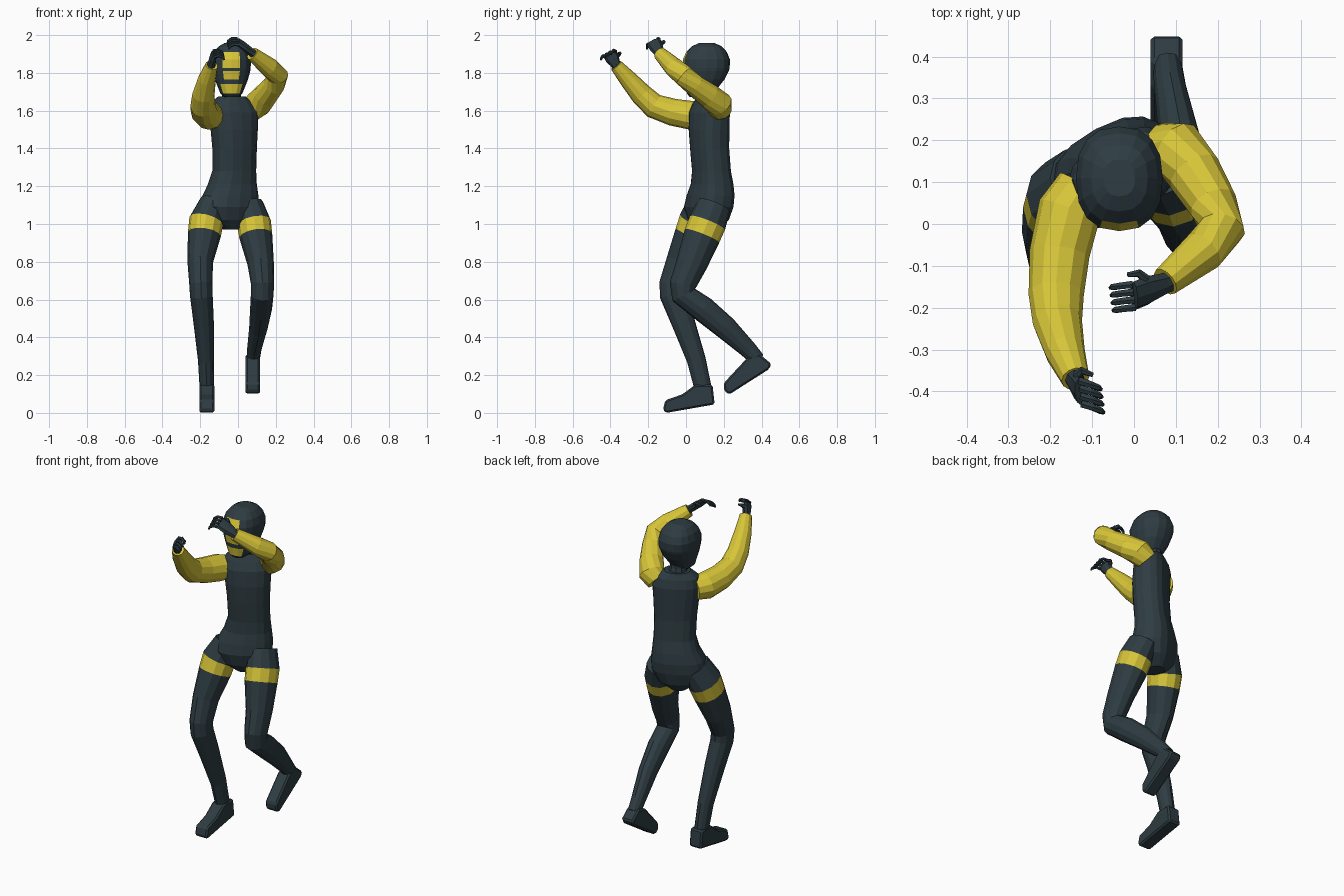
import bpy, bmesh, math
from mathutils import Vector


def material(name, col):
    m = bpy.data.materials.new(name)
    m.diffuse_color = (*col, 1)
    return m


DARK = material("dark slate", (0.027, 0.045, 0.054))
YELLOW = material("yellow", (0.68, 0.56, 0.04))


def finish(name, bm, rule=None, base=0):
    """Write a bmesh to an object; rule(face) decides which faces are yellow."""
    bmesh.ops.recalc_face_normals(bm, faces=bm.faces)
    bm.normal_update()
    for f in bm.faces:
        f.material_index = int(rule(f)) if rule else base
    me = bpy.data.meshes.new(name)
    bm.to_mesh(me)
    bm.free()
    me.materials.append(DARK)
    me.materials.append(YELLOW)
    ob = bpy.data.objects.new(name, me)
    bpy.context.collection.objects.link(ob)
    return ob


def loft(name, rings, ref=(1, 0, 0), seg=12, power=2.0, axis=None, base=0, rule=None, bands=()):
    """Skin of rounded rings (x, y, z, half width, half depth) along a path."""
    bm = bmesh.new()
    pts = [Vector(r[:3]) for r in rings]
    loops = []
    for i, r in enumerate(rings):
        if axis:
            t = Vector(axis)
        else:
            a, b = pts[max(i - 1, 0)], pts[min(i + 1, len(pts) - 1)]
            t = ((pts[i] - a).normalized() + (b - pts[i]).normalized()).normalized()
        u = Vector(ref)
        u = (u - t * u.dot(t)).normalized()
        v = t.cross(u)
        ring = []
        for k in range(seg):
            c, s = math.cos(2 * math.pi * k / seg), math.sin(2 * math.pi * k / seg)
            c = math.copysign(abs(c) ** (2 / power), c)
            s = math.copysign(abs(s) ** (2 / power), s)
            ring.append(bm.verts.new(pts[i] + u * c * r[3] + v * s * r[-1]))
        loops.append(ring)
    banded = set()
    for i in range(len(loops) - 1):
        for k in range(seg):
            n = (k + 1) % seg
            f = bm.faces.new((loops[i][k], loops[i][n], loops[i + 1][n], loops[i + 1][k]))
            if i in bands:
                banded.add(f)
    bm.faces.new(loops[0][::-1])
    bm.faces.new(loops[-1])
    if bands:
        rule = lambda f: f in banded
    return finish(name, bm, rule, base)


def foot(name, x, half, profile):
    """Side profile (y, z) extruded across x with softened edges."""
    bm = bmesh.new()
    f = bm.faces.new([bm.verts.new((x - half, y, z)) for y, z in profile])
    ext = bmesh.ops.extrude_face_region(bm, geom=[f])["geom"]
    bmesh.ops.translate(bm, vec=(2 * half, 0, 0),
                        verts=[g for g in ext if isinstance(g, bmesh.types.BMVert)])
    bmesh.ops.bevel(bm, geom=bm.edges[:], offset=0.009, segments=1, affect='EDGES')
    finish(name, bm)


def hand(side, wrist, knuckle, across, point, curl):
    """Flat palm, four curled fingers and a thumb."""
    w, k = Vector(wrist), Vector(knuckle)
    a, p, c = (Vector(q).normalized() for q in (across, point, curl))
    mid = w.lerp(k, 0.55)
    back = w + (w - k) * 0.3
    loft(side + "_palm", [(*back, .026, .024), (*w, .028, .022), (*mid, .038, .019), (*k, .038, .014)],
         ref=a, seg=8)
    for i in range(4):
        s = k + a * (i - 1.5) * 0.021
        e1 = s + p * 0.028
        e2 = e1 + (p + c).normalized() * 0.024
        e3 = e2 + c * 0.014
        loft(f"{side}_finger_{i + 1}", [(*s, .010), (*e1, .009), (*e2, .008), (*e3, .005)], ref=a, seg=6)
    s = mid - a * 0.03
    e1 = s - a * 0.02 + p * 0.015
    e2 = e1 + p * 0.022 + c * 0.012
    loft(side + "_thumb", [(*s, .013), (*e1, .010), (*e2, .006)], ref=c, seg=6)


# Torso and pelvis, turned towards the left side
turn = math.radians(28)
loft("torso", [
    (-.04, .12, .97, .045, .06), (-.045, .12, 1.02, .12, .095), (-.045, .12, 1.09, .158, .112),
    (-.04, .13, 1.15, .15, .11), (-.03, .138, 1.21, .13, .10), (-.02, .135, 1.28, .116, .092),
    (-.018, .125, 1.40, .118, .092), (-.02, .122, 1.50, .126, .094), (-.025, .124, 1.59, .135, .090),
    (-.03, .128, 1.64, .120, .074), (-.033, .128, 1.675, .072, .058)],
    ref=(math.cos(turn), math.sin(turn), 0), seg=16, power=2.5, axis=(0, 0, 1))
loft("neck", [(-.033, .128, 1.64, .058), (-.035, .12, 1.69, .048), (-.035, .115, 1.76, .048)], seg=10)


# Head with a yellow painted face crossed by dark eye and mouth lines
def face_paint(f):
    c = f.calc_center_median()
    rows = ((1.69, 1.74), (1.765, 1.81), (1.825, 1.91))
    return abs(c.x + .035) < .045 and c.y < .05 and f.normal.y < -.4 and any(a < c.z < b for a, b in rows)


loft("head", [
    (-.035, .065, 1.672, .036, .045), (-.035, .075, 1.69, .058, .070), (-.035, .09, 1.74, .078, .094),
    (-.035, .098, 1.765, .088, .106), (-.035, .105, 1.81, .100, .121), (-.035, .107, 1.825, .102, .124),
    (-.035, .108, 1.87, .104, .125), (-.035, .109, 1.91, .092, .108), (-.035, .11, 1.94, .068, .080),
    (-.035, .11, 1.957, .038, .044)],
    seg=16, power=2.4, axis=(0, 0, 1), rule=face_paint)

# Legs, each with a yellow thigh band
loft("right_leg", [
    (-.13, .10, 1.11, .075, .09), (-.168, .062, 1.015, .092, .100), (-.178, .036, .945, .088, .096),
    (-.20, -.02, .80, .068, .085), (-.197, -.068, .68, .061, .074), (-.194, -.066, .62, .060, .072),
    (-.182, -.015, .48, .054, .062), (-.17, .055, .28, .042, .050), (-.165, .095, .11, .037, .045)],
    bands=(1,))
loft("left_leg", [
    (.06, .15, 1.10, .075, .09), (.085, .113, 1.005, .090, .100), (.094, .085, .937, .088, .098),
    (.12, .03, .79, .070, .083), (.13, -.015, .68, .061, .072), (.128, -.012, .625, .060, .068),
    (.122, .09, .55, .058, .068), (.108, .21, .45, .049, .062), (.086, .33, .335, .038, .046),
    (.08, .38, .28, .035, .040)],
    bands=(1,))
foot("right_foot", -.165, .04,
     [(.152, .045), (.14, .15), (.05, .15), (-.02, .098), (-.11, .067), (-.122, .015), (-.105, 0)])
foot("left_foot", .078, .038,
     [(.23, .098), (.44, .232), (.452, .26), (.39, .31), (.325, .292), (.2, .158), (.203, .115)])

# Raised yellow arms
loft("right_arm", [
    (-.12, .09, 1.57, .065), (-.155, .03, 1.575, .076), (-.178, -.07, 1.592, .072), (-.186, -.17, 1.625, .066),
    (-.183, -.235, 1.685, .059), (-.165, -.305, 1.765, .048), (-.14, -.37, 1.84, .034)],
    ref=(1, 0, 0), base=1)
loft("left_arm", [
    (.065, .18, 1.60, .062), (.105, .175, 1.635, .072), (.145, .12, 1.68, .066), (.19, .045, 1.735, .058),
    (.21, -.012, 1.785, .056), (.165, -.065, 1.83, .052), (.075, -.138, 1.902, .036)],
    ref=(0, 0, 1), base=1)

# Hands
hand("right", (-.14, -.375, 1.85), (-.128, -.402, 1.90), (.1, -.85, -.45), (.75, -.25, .15), (.4, -.25, -.8))
hand("left", (.07, -.143, 1.91), (.0, -.172, 1.965), (.1, -.8, -.45), (-.9, -.1, .05), (-.35, -.1, -.9))
